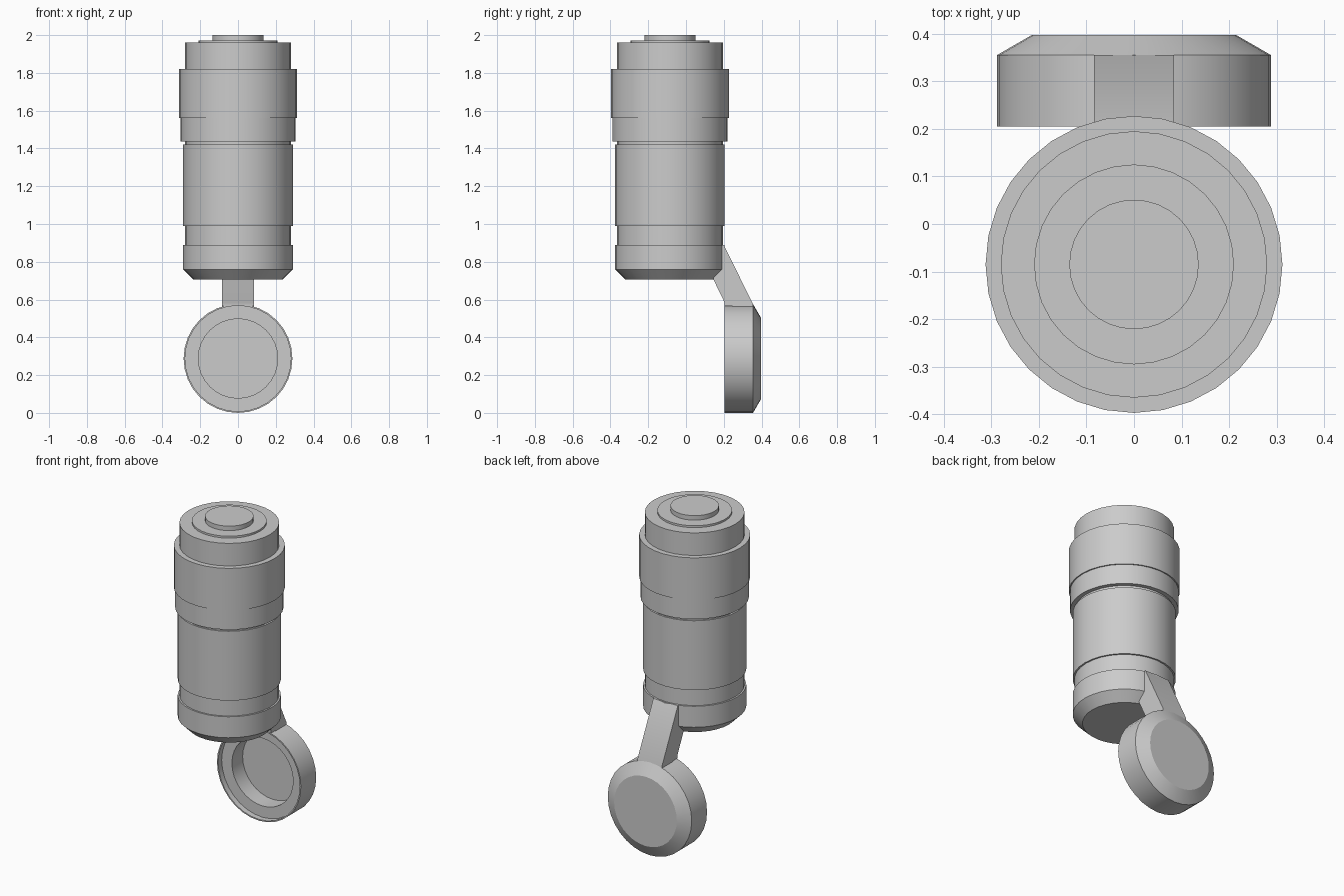
import bpy, bmesh
from math import radians
from mathutils import Matrix, Vector

if "Cube" in bpy.data.objects:
    bpy.data.objects.remove(bpy.data.objects["Cube"])

# One plain grey material
GREY = (0.6, 0.6, 0.6, 1)
grey = bpy.data.materials.new("plain_grey")
grey.use_nodes = True
grey.diffuse_color = GREY
grey.node_tree.nodes["Principled BSDF"].inputs["Base Color"].default_value = GREY

SIDES = 32
BODY_Y = -0.085
CAP_Z = 0.288


def finish(name, bm):
    """Turn a bmesh into a smooth object with sharp edges kept."""
    bmesh.ops.recalc_face_normals(bm, faces=bm.faces[:])
    mesh = bpy.data.meshes.new(name)
    bm.to_mesh(mesh)
    bm.free()
    mesh.materials.append(grey)
    obj = bpy.data.objects.new(name, mesh)
    bpy.context.collection.objects.link(obj)
    bpy.ops.object.select_all(action='DESELECT')
    obj.select_set(True)
    bpy.context.view_layer.objects.active = obj
    bpy.ops.object.shade_smooth_by_angle(angle=radians(30))
    return obj


def lathe(name, profile, place):
    """Revolve (radius, height) points about z, closing both ends."""
    bm = bmesh.new()
    rings = []
    for radius, height in profile:
        ring = []
        for i in range(SIDES):
            turn = Matrix.Rotation(radians(360 * i / SIDES), 4, 'Z')
            ring.append(bm.verts.new(place @ turn @ Vector((radius, 0, height))))
        rings.append(ring)
    for a, b in zip(rings, rings[1:]):
        for i in range(SIDES):
            j = (i + 1) % SIDES
            bm.faces.new((a[i], a[j], b[j], b[i]))
    bm.faces.new(rings[0])
    bm.faces.new(rings[-1])
    return finish(name, bm)


# Stacked cylindrical body
upright = Matrix.Translation((0, BODY_Y, 0))
stack = {
    "base_ring": [(0.235, 0.705), (0.29, 0.76), (0.29, 0.89)],
    "lower_neck": [(0.28, 0.89), (0.28, 0.99)],
    "barrel": [(0.29, 0.99), (0.29, 1.42)],
    "groove": [(0.28, 1.42), (0.28, 1.437)],
    "lower_sleeve": [(0.305, 1.437), (0.305, 1.56)],
    "upper_sleeve": [(0.312, 1.56), (0.312, 1.82)],
    "head": [(0.28, 1.82), (0.28, 1.96)],
    "top_disc": [(0.21, 1.96), (0.21, 1.972)],
    "button": [(0.136, 1.972), (0.136, 2.0)],
}
for part, profile in stack.items():
    lathe(part, profile, upright)

# Hollow cap, opening towards the front
sideways = Matrix.Translation((0, 0, CAP_Z)) @ Matrix.Rotation(radians(-90), 4, 'X')
lathe("hanging_cap", [(0.215, 0.397), (0.288, 0.355), (0.288, 0.205),
                      (0.28, 0.205), (0.28, 0.24), (0.21, 0.24),
                      (0.21, 0.345)], sideways)

# Slanted strap joining the cap to the base ring
outline = [(0.15, 0.89), (0.2, 0.89), (0.355, 0.575), (0.355, 0.55),
           (0.245, 0.55), (0.245, 0.566), (0.205, 0.566), (0.205, 0.583),
           (0.145, 0.707)]
bm = bmesh.new()
side = bm.faces.new([bm.verts.new((-0.084, y, z)) for y, z in outline])
new = bmesh.ops.extrude_face_region(bm, geom=[side])["geom"]
bmesh.ops.translate(bm, vec=(0.168, 0, 0),
                    verts=[v for v in new if isinstance(v, bmesh.types.BMVert)])
finish("strap", bm)
